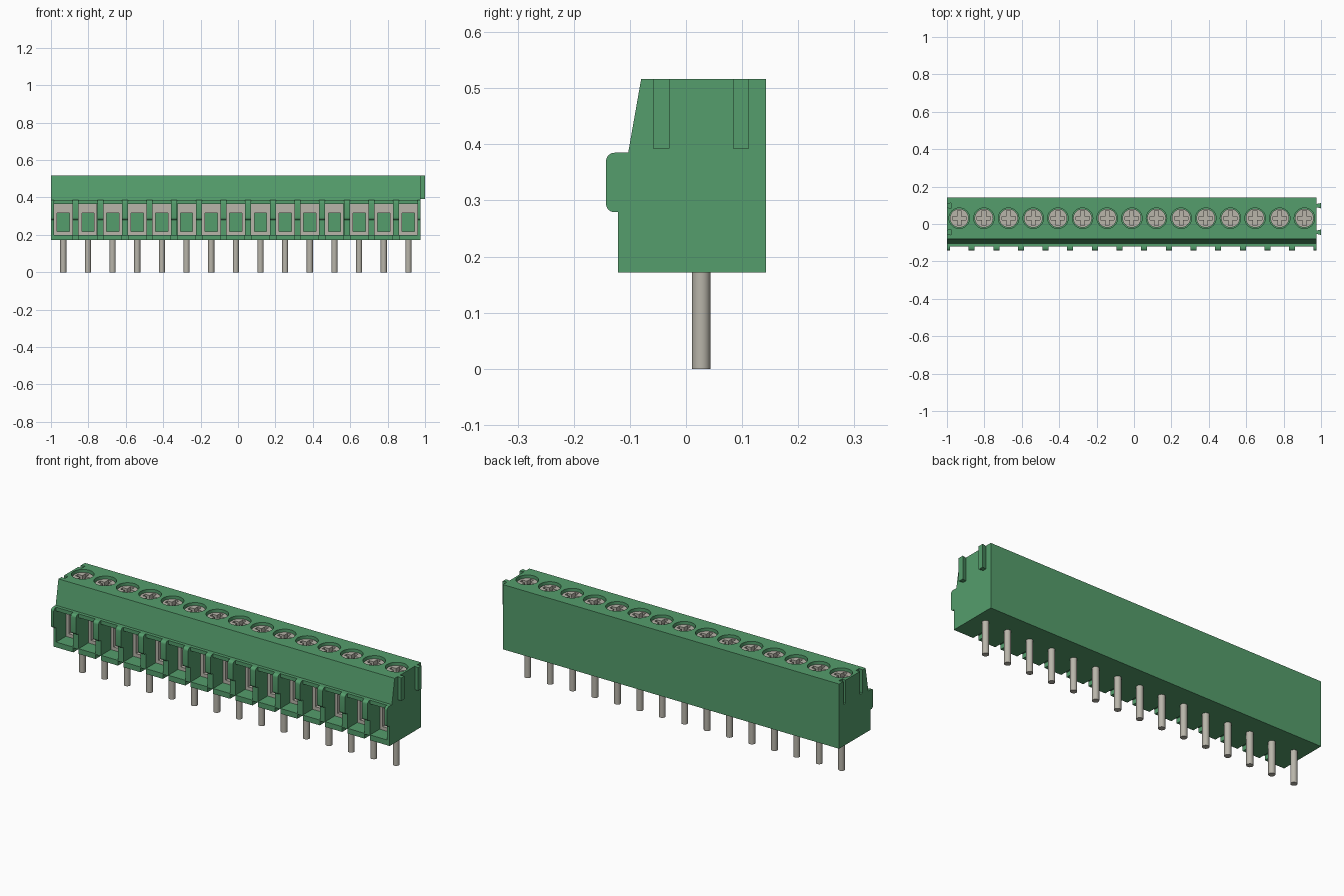
import bpy, bmesh, math
from mathutils import Matrix

cube = bpy.data.objects.get("Cube")
if cube:
    bpy.data.objects.remove(cube, do_unlink=True)

POLES = 15
LEFT, RIGHT = -1.0, 0.977
PITCH = (RIGHT - LEFT) / POLES
WALL = 0.032
BASE, TOP = 0.172, 0.516
FRONT, BACK = -0.121, 0.1425
centres = [LEFT + PITCH * (i + 0.5) for i in range(POLES)]
joints = [LEFT + PITCH * i for i in range(1, POLES)]


def material(name, colour):
    m = bpy.data.materials.new(name)
    m.use_nodes = True
    m.diffuse_color = (*colour, 1)
    bsdf = next(n for n in m.node_tree.nodes if n.type == 'BSDF_PRINCIPLED')
    bsdf.inputs["Base Color"].default_value = (*colour, 1)
    return m


green = material("housing green", (0.09, 0.34, 0.15))
metal = material("tinned metal", (0.48, 0.46, 0.40))


def add_box(bm, x, y, z):
    """Box given by three (low, high) ranges."""
    size = [b - a for a, b in (x, y, z)]
    mid = [(a + b) / 2 for a, b in (x, y, z)]
    bmesh.ops.create_cube(bm, size=1, matrix=Matrix.Translation(mid) @ Matrix.Diagonal((*size, 1)))


def add_rod(bm, x, y, z, r, sides=32):
    bmesh.ops.create_cone(bm, cap_ends=True, segments=sides, radius1=r, radius2=r,
                          depth=z[1] - z[0], matrix=Matrix.Translation((x, y, sum(z) / 2)))


def add_prism(bm, points, offset):
    """Extrude a flat outline of 3D points along an offset."""
    face = bm.faces.new([bm.verts.new(p) for p in points])
    new = bmesh.ops.extrude_face_region(bm, geom=[face])["geom"]
    bmesh.ops.translate(bm, vec=offset, verts=[v for v in new if isinstance(v, bmesh.types.BMVert)])


def finish(name, bm, mat):
    bmesh.ops.recalc_face_normals(bm, faces=bm.faces)
    me = bpy.data.meshes.new(name)
    bm.to_mesh(me)
    bm.free()
    ob = bpy.data.objects.new(name, me)
    bpy.context.collection.objects.link(ob)
    me.materials.append(mat)
    return ob


def cut(ob, name, bm):
    cutter = finish(name, bm, ob.data.materials[0])
    cutter.hide_render = True
    mod = ob.modifiers.new(name, 'BOOLEAN')
    mod.operation, mod.solver, mod.object = 'DIFFERENCE', 'EXACT', cutter
    bpy.context.view_layer.objects.active = ob
    bpy.ops.object.modifier_apply(modifier=name)
    bpy.data.objects.remove(cutter, do_unlink=True)


def smooth(ob):
    bpy.ops.object.select_all(action='DESELECT')
    ob.select_set(True)
    bpy.context.view_layer.objects.active = ob
    bpy.ops.object.shade_smooth_by_angle(angle=math.radians(35))


def dovetails(bm, x, depth, top):
    """Pair of tapered rails, wider at the outer end."""
    for y in (-0.044, 0.098):
        outline = [(x, y - 0.009, 0.393), (x + depth, y - 0.0145, 0.393),
                   (x + depth, y + 0.0145, 0.393), (x, y + 0.009, 0.393)]
        add_prism(bm, outline, (0, 0, top - 0.393))


# Housing: side profile extruded along the row
bm = bmesh.new()
profile = [(FRONT, BASE), (FRONT, 0.385), (-0.103, 0.385), (-0.08, TOP), (BACK, TOP), (BACK, BASE)]
add_prism(bm, [(LEFT, y, z) for y, z in profile], (RIGHT - LEFT, 0, 0))
housing = finish("housing", bm, green)

# Wire openings, and notches in the floor under the partitions
bm = bmesh.new()
for x in centres:
    half = (PITCH - WALL) / 2
    add_box(bm, (x - half, x + half), (-0.2, 0.09), (0.2, 0.365))
cut(housing, "wire_openings", bm)
bm = bmesh.new()
for x in joints:
    add_box(bm, (x - WALL / 2, x + WALL / 2), (-0.2, -0.045), (0.1, 0.196))
cut(housing, "floor_notches", bm)

# Screw wells and the rail slots of the right end
bm = bmesh.new()
for x in centres:
    add_rod(bm, x, 0.031, (0.45, 0.6), 0.055)
cut(housing, "screw_wells", bm)
bm = bmesh.new()
dovetails(bm, LEFT - 0.0005, 0.023, 0.6)
cut(housing, "rail_slots", bm)
smooth(housing)

# Rails on the left end
bm = bmesh.new()
dovetails(bm, RIGHT, 1 - RIGHT, TOP)
finish("end_rails", bm, green)

# Rounded ribs on the partition fronts
bm = bmesh.new()
nose, low, high, r = -0.1425, 0.279, 0.385, 0.015
arc = [(nose + r - r * math.sin(a), r * math.cos(a)) for a in (i * math.pi / 12 for i in range(7))]
rib = [(FRONT, high)] + [(y, high - r + c) for y, c in arc]
rib += [(y, low + r - c) for y, c in reversed(arc)] + [(FRONT, low)]
for x in [LEFT] + joints + [RIGHT]:
    a, b = max(LEFT, x - WALL / 2), min(RIGHT, x + WALL / 2)
    add_prism(bm, [(a, y, z) for y, z in rib], (b - a, 0, 0))
smooth(finish("partition_ribs", bm, green))

# Wire clamps: metal frames around a window
bm = bmesh.new()
for x in centres:
    y = (-0.04, 0.06)
    for s in (-1, 1):
        add_box(bm, sorted((x + s * 0.033, x + s * 0.0495)), y, (0.2, 0.365))
    add_box(bm, (x - 0.033, x + 0.033), y, (0.2, 0.218))
    add_box(bm, (x - 0.033, x + 0.033), y, (0.318, 0.365))
finish("wire_clamps", bm, metal)

# Screws with a cross recess
bm = bmesh.new()
for x in centres:
    add_rod(bm, x, 0.031, (0.44, 0.502), 0.05)
screws = finish("screws", bm, metal)
for name, hx, hy in (("slot_across", 0.036, 0.01), ("slot_along", 0.01, 0.04)):
    bm = bmesh.new()
    for x in centres:
        add_box(bm, (x - hx, x + hx), (0.031 - hy, 0.031 + hy), (0.48, 0.6))
    cut(screws, name, bm)
smooth(screws)

# Solder pins
bm = bmesh.new()
for x in centres:
    add_rod(bm, x, 0.027, (0, 0.2), 0.0165, 24)
smooth(finish("solder_pins", bm, metal))
